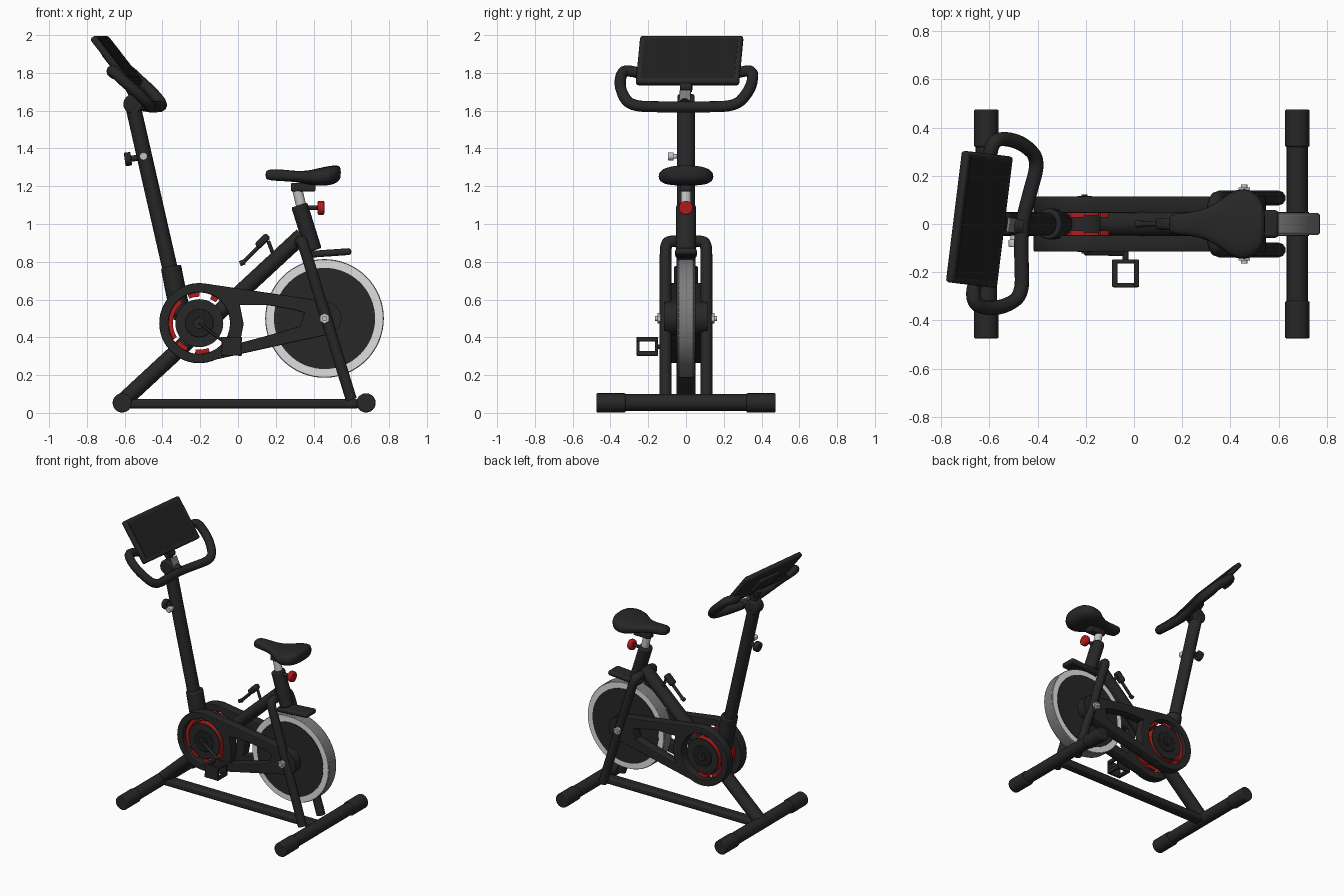
import bpy, bmesh, math
from mathutils import Vector, Matrix

cube = bpy.data.objects.get("Cube")
if cube:
    bpy.data.objects.remove(cube)


def material(name, r, g, b):
    m = bpy.data.materials.new(name)
    m.use_nodes = True
    m.diffuse_color = (r, g, b, 1)
    m.node_tree.nodes["Principled BSDF"].inputs["Base Color"].default_value = (r, g, b, 1)
    return m


BLACK = material("frame black", .02, .02, .02)
DARK = material("soft black", .013, .013, .013)
RIM = material("rim silver", .74, .74, .74)
METAL = material("light metal", .55, .55, .55)
GREY = material("wheel grey", .2, .2, .2)
RED = material("red", .45, .01, .01)


def finish(obj, name, mat, bevel=0):
    obj.name = name
    obj.data.materials.clear()
    obj.data.materials.append(mat)
    if bevel:
        mod = obj.modifiers.new("Bevel", "BEVEL")
        mod.width, mod.segments = bevel, 2
    bpy.ops.object.select_all(action="DESELECT")
    obj.select_set(True)
    bpy.context.view_layer.objects.active = obj
    bpy.ops.object.shade_smooth_by_angle(angle=math.radians(40))
    return obj


def rod(name, a, b, r, mat, squash=1, sides=24, bevel=0):
    """Round or oval bar from a to b."""
    a, b = Vector(a), Vector(b)
    bpy.ops.mesh.primitive_cylinder_add(vertices=sides, radius=r, depth=(b - a).length)
    o = bpy.context.object
    o.location = (a + b) / 2
    o.rotation_euler = (b - a).to_track_quat("Z", "Y").to_euler()
    o.scale = (1, squash, 1)
    return finish(o, name, mat, bevel)


def box(name, loc, size, mat, tilt=0, bevel=.008):
    bpy.ops.mesh.primitive_cube_add(size=1, location=loc)
    o = bpy.context.object
    for v in o.data.vertices:
        v.co *= Vector(size)
    o.rotation_euler.y = math.radians(tilt)
    return finish(o, name, mat, bevel)


def from_curve(curve, name, mat):
    """Turn a curve into a mesh object."""
    temp = bpy.data.objects.new("temp", curve)
    bpy.context.collection.objects.link(temp)
    bpy.context.view_layer.update()
    graph = bpy.context.evaluated_depsgraph_get()
    mesh = bpy.data.meshes.new_from_object(temp.evaluated_get(graph))
    bpy.data.objects.remove(temp)
    o = bpy.data.objects.new(name, mesh)
    bpy.context.collection.objects.link(o)
    return finish(o, name, mat)


def tube(name, points, r, mat):
    """Bent tube through the points."""
    c = bpy.data.curves.new(name, "CURVE")
    c.dimensions = "3D"
    c.bevel_depth, c.bevel_resolution, c.use_fill_caps = r, 3, True
    s = c.splines.new("NURBS")
    s.points.add(len(points) - 1)
    for p, co in zip(s.points, points):
        p.co = (*co, 1)
    s.order_u, s.use_endpoint_u, s.resolution_u = 3, True, 5
    return from_curve(c, name, mat)


def plate(name, loops, y, half, mat, bevel=0):
    """Flat plate in the xz plane; later loops are holes."""
    c = bpy.data.curves.new(name, "CURVE")
    c.dimensions, c.fill_mode = "2D", "BOTH"
    c.extrude, c.bevel_depth, c.bevel_resolution = half - bevel, bevel, 1
    c.offset = -bevel
    for loop in loops:
        s = c.splines.new("POLY")
        s.points.add(len(loop) - 1)
        for p, (x, z) in zip(s.points, loop):
            p.co = (x, z, 0, 1)
        s.use_cyclic_u = True
    o = from_curve(c, name, mat)
    o.rotation_euler.x = math.pi / 2
    o.location.y = y
    return o


def arc(cx, cz, r, start, end, n=32):
    steps = [math.radians(start + (end - start) * i / n) for i in range(n + 1)]
    return [(cx + r * math.cos(t), cz + r * math.sin(t)) for t in steps]


# Floor bars with end caps, and the beam joining them
for label, x in (("front", -.613), ("rear", .678)):
    rod(label + "_foot_bar", (x, -.45, .055), (x, .45, .055), .044, BLACK)
    for side, s in (("left", 1), ("right", -1)):
        rod(f"{label}_{side}_foot_cap", (x, s * .32, .053), (x, s * .475, .053), .051, BLACK, bevel=.006)
box("bottom_beam", (.02, 0, .048), (1.24, .075, .05), BLACK, bevel=.015)

# Main frame tubes
rod("diagonal_tube", (-.6, 0, .07), (.34, 0, .94), .05, BLACK, .85)
rod("handlebar_post", (-.3, 0, .5), (-.555, 0, 1.62), .048, BLACK, .85)
rod("post_sleeve", (-.305, 0, .52), (-.355, 0, .775), .064, BLACK, .85, bevel=.008)
rod("seat_tube", (.4, 0, .86), (.325, 0, 1.1), .052, BLACK, .85, bevel=.008)
for side, s in (("left", 1), ("right", -1)):
    tube(side + "_rear_stay", [(.6, s * .108, .07), (.375, s * .108, .8), (.345, s * .108, .89),
                               (.335, s * .085, .915), (.325, 0, .9)], .031, BLACK)

# Flywheel
WX, WZ = .458, .5
rod("flywheel_tread", (WX, -.042, WZ), (WX, .042, WZ), .314, GREY, sides=64, bevel=.006)
for side, s in (("left", 1), ("right", -1)):
    rod(side + "_wheel_rim", (WX, s * .03, WZ), (WX, s * .046, WZ), .309, RIM, sides=64)
    rod(side + "_wheel_disc", (WX, s * .03, WZ), (WX, s * .05, WZ), .268, BLACK, sides=64)
    rod(side + "_wheel_hub", (WX, s * .04, WZ), (WX, s * .115, WZ), .09, BLACK)
    rod(side + "_axle", (WX, s * .1, WZ), (WX, s * .165, WZ), .014, METAL, sides=12)
    rod(side + "_axle_nut", (WX, s * .135, WZ), (WX, s * .152, WZ), .028, METAL, sides=6)
box("brake_guard", (.475, 0, .846), (.25, .115, .036), BLACK, -4, .014)

# Belt covers, one each side, with a round opening and a long window
PX, PZ = -.205, .475
outline = arc(PX, PZ, .212, 80, 295) + arc(WX - .03, WZ, .095, -70, 80, 12)
window = [(.01, .57), (.16, .57), (.3, .545), (.35, .53), (.33, .46), (.16, .41), (.01, .37), (.03, .47)]
opening = arc(PX, PZ, .163, 0, 348.75, 31)
for side, s in (("left", 1), ("right", -1)):
    plate(side + "_belt_cover", [outline, window, opening], s * .08, .035, BLACK, .006)
    rod(side + "_pulley_drum", (PX, s * .035, PZ), (PX, s * .098, PZ), .126, RED, sides=40)
    rod(side + "_pulley_face", (PX, s * .094, PZ), (PX, s * .102, PZ), .127, BLACK, sides=40)
    rod(side + "_pulley_boss", (PX, s * .098, PZ), (PX, s * .108, PZ), .075, DARK, sides=32, bevel=.004)
    rod(side + "_crank_hub", (PX, s * .1, PZ), (PX, s * .116, PZ), .03, BLACK, sides=16)
    rod(side + "_crank_bolt", (PX, s * .11, PZ), (PX, s * .122, PZ), .012, BLACK, sides=12)
    for i, (a, b) in enumerate(((52, 66), (90, 112), (130, 212), (222, 245), (262, 290))):
        ring = arc(PX, PZ, .163, a, b, 16) + arc(PX, PZ, .14, b, a, 16)
        plate(f"{side}_red_ring_{i + 1}", [ring], s * .055, .027, RED)
rod("pulley_core", (PX, -.06, PZ), (PX, .06, PZ), .1, BLACK)

# Crank arm and open pedal
rod("crank_arm", (PX, -.115, PZ), (-.04, -.118, .35), .015, BLACK, .5, bevel=.003)
rod("pedal_axle", (-.035, -.11, .35), (-.035, -.165, .35), .012, BLACK, sides=12)
for s in (1, -1):
    for level, z in (("upper", .39), ("lower", .315)):
        box(f"pedal_{level}_rail", (-.035 + s * .045, -.205, z), (.022, .115, .025), BLACK, bevel=.004)
    box("pedal_end", (-.035, -.205 + s * .049, .352), (.105, .018, .098), BLACK, bevel=.004)

# Resistance lever
rod("lever_rod", (.02, 0, .79), (.14, 0, .91), .011, BLACK, sides=12)
box("lever_grip", (.13, 0, .91), (.085, .05, .04), BLACK, -45, .014)
rod("lever_link", (.16, 0, .91), (.19, 0, .83), .01, BLACK, sides=12)
rod("lever_foot", (.01, 0, .79), (.035, 0, .8), .014, BLACK, sides=12)

# Saddle: rounded sections from nose to tail
sections = [(.145, .03, 1.275, 1.243), (.16, .045, 1.292, 1.23), (.23, .048, 1.29, 1.227),
            (.31, .066, 1.28, 1.222), (.37, .11, 1.282, 1.21), (.42, .15, 1.295, 1.2),
            (.49, .148, 1.31, 1.203), (.53, .105, 1.312, 1.22), (.545, .06, 1.3, 1.245)]
bm = bmesh.new()
rings = []
for x, w, top, bottom in sections:
    ring = []
    for i in range(16):
        t = math.tau * i / 16
        cy, cz = math.cos(t), math.sin(t)
        ring.append(bm.verts.new((x, w * math.copysign(abs(cy) ** .7, cy),
                                  (top + bottom) / 2 + (top - bottom) / 2 * math.copysign(abs(cz) ** .7, cz))))
    rings.append(ring)
for a, b in zip(rings, rings[1:]):
    for i in range(16):
        j = (i + 1) % 16
        bm.faces.new((a[i], a[j], b[j], b[i]))
bm.faces.new(rings[0])
bm.faces.new(rings[-1])
bmesh.ops.recalc_face_normals(bm, faces=bm.faces)
mesh = bpy.data.meshes.new("saddle")
bm.to_mesh(mesh)
bm.free()
saddle = bpy.data.objects.new("saddle", mesh)
bpy.context.collection.objects.link(saddle)
finish(saddle, "saddle", BLACK)
saddle.modifiers.new("Subdivision", "SUBSURF").levels = 1

# Saddle post, clamp and red knob
rod("saddle_post", (.345, 0, 1.05), (.31, 0, 1.2), .027, METAL)
box("saddle_clamp", (.345, 0, 1.195), (.13, .06, .045), BLACK)
rod("saddle_knob_stem", (.35, 0, 1.085), (.43, 0, 1.085), .012, BLACK, sides=12)
rod("saddle_knob", (.422, 0, 1.085), (.457, 0, 1.085), .038, RED, sides=12, bevel=.008)

# Height knob and pin on the post
rod("height_knob_stem", (-.5, 0, 1.355), (-.57, 0, 1.345), .016, BLACK, sides=12)
rod("height_knob", (-.565, 0, 1.346), (-.6, 0, 1.341), .036, BLACK, sides=12, bevel=.006)
rod("side_pin", (-.5, -.03, 1.358), (-.5, -.075, 1.358), .012, METAL, sides=12)
rod("side_knob", (-.5, -.065, 1.358), (-.5, -.095, 1.358), .022, METAL, sides=10, bevel=.004)

# Handlebar head, turned slightly to one side
rod("post_joint", (-.555, -.045, 1.635), (-.555, .045, 1.635), .052, BLACK, bevel=.01)
half = [(-.45, .13, 1.62), (-.425, .285, 1.625), (-.495, .34, 1.7), (-.565, .355, 1.76), (-.62, .345, 1.815),
        (-.635, .28, 1.805), (-.62, .24, 1.795)]
path = [(x, -y, z) for x, y, z in reversed(half)] + [(-.465, 0, 1.62)] + half
head = [tube("handlebar", path, .03, BLACK),
        rod("handlebar_neck", (-.555, 0, 1.64), (-.46, 0, 1.625), .034, BLACK),
        box("neck_plate", (-.506, 0, 1.675), (.012, .06, .075), GREY, -25, .004),
        rod("screen_arm", (-.535, 0, 1.65), (-.595, 0, 1.765), .024, BLACK),
        rod("screen_pivot", (-.555, -.03, 1.725), (-.555, .03, 1.725), .026, BLACK),
        box("screen_body", (-.642, .008, 1.865), (.036, .55, .316), BLACK, -38, .012),
        box("screen_glass", (-.6275, .008, 1.8765), (.004, .5, .265), DARK, -38, 0),
        box("screen_mount", (-.662, .008, 1.85), (.025, .2, .14), BLACK, -38)]
pivot = Matrix.Translation((-.55, .012, 0))
turn = pivot @ Matrix.Rotation(math.radians(-7), 4, "Z") @ pivot.inverted()
for part in head:
    part.matrix_basis = turn @ part.matrix_basis
